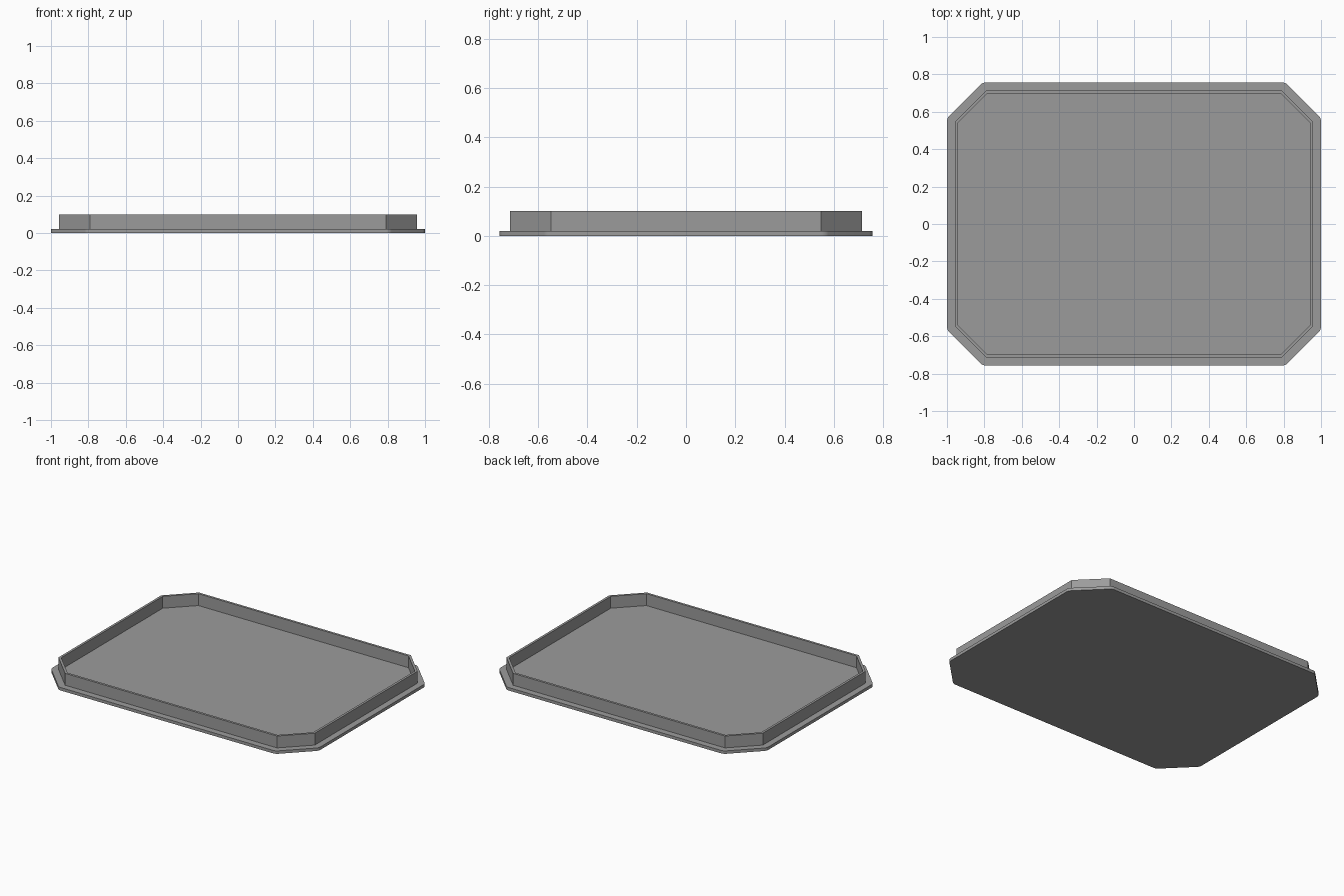
import bpy, bmesh, math

if "Cube" in bpy.data.objects:
    bpy.data.objects.remove(bpy.data.objects["Cube"])

PLATE_H, TOP = 0.02, 0.10
FLANGE, WALL = 0.043, 0.016
HX, HY, CUT = 0.957, 0.714, 0.166   # outer wall half sizes and corner cut

grey = bpy.data.materials.new("grey")
grey.diffuse_color = (0.33, 0.33, 0.33, 1)
grey.use_nodes = True
grey.node_tree.nodes["Principled BSDF"].inputs["Base Color"].default_value = grey.diffuse_color


def octagon(inset=0.0):
    """Cut-corner rectangle, counter-clockwise, moved inward evenly."""
    x, y = HX - inset, HY - inset
    k = CUT - inset * (2 - math.sqrt(2))
    return [(x, -y + k), (x, y - k), (x - k, y), (-x + k, y),
            (-x, y - k), (-x, -y + k), (-x + k, -y), (x - k, -y)]


def rounded_outline(radius, steps=6):
    """Octagon grown outward with an arc around each corner."""
    pts = []
    for i, (x, y) in enumerate(octagon()):
        for s in range(steps + 1):
            a = math.radians(45 * (i - 1 + s / steps))
            pts.append((x + radius * math.cos(a), y + radius * math.sin(a)))
    return pts


def loft(bm, lower, upper):
    n = len(lower)
    for i in range(n):
        j = (i + 1) % n
        bm.faces.new((lower[i], lower[j], upper[j], upper[i]))


def ring(bm, pts, z):
    return [bm.verts.new((x, y, z)) for x, y in pts]


def finish(bm, name, smooth=False):
    bm.normal_update()
    mesh = bpy.data.meshes.new(name)
    bm.to_mesh(mesh)
    bm.free()
    mesh.materials.append(grey)
    ob = bpy.data.objects.new(name, mesh)
    bpy.context.collection.objects.link(ob)
    if smooth:
        bpy.context.view_layer.objects.active = ob
        ob.select_set(True)
        bpy.ops.object.shade_smooth_by_angle(angle=math.radians(30))
        ob.select_set(False)


# Base plate with rounded flange corners
bm = bmesh.new()
outline = rounded_outline(FLANGE)
low, high = ring(bm, outline, 0), ring(bm, outline, PLATE_H)
loft(bm, low, high)
bm.faces.new(high)
bm.faces.new(low[::-1])
finish(bm, "base_plate", smooth=True)

# Thin upright rim standing on the plate
bm = bmesh.new()
out_low, out_high = ring(bm, octagon(), PLATE_H), ring(bm, octagon(), TOP)
in_low, in_high = ring(bm, octagon(WALL), PLATE_H), ring(bm, octagon(WALL), TOP)
loft(bm, out_low, out_high)
loft(bm, out_high, in_high)
loft(bm, in_high, in_low)
finish(bm, "rim_wall")
